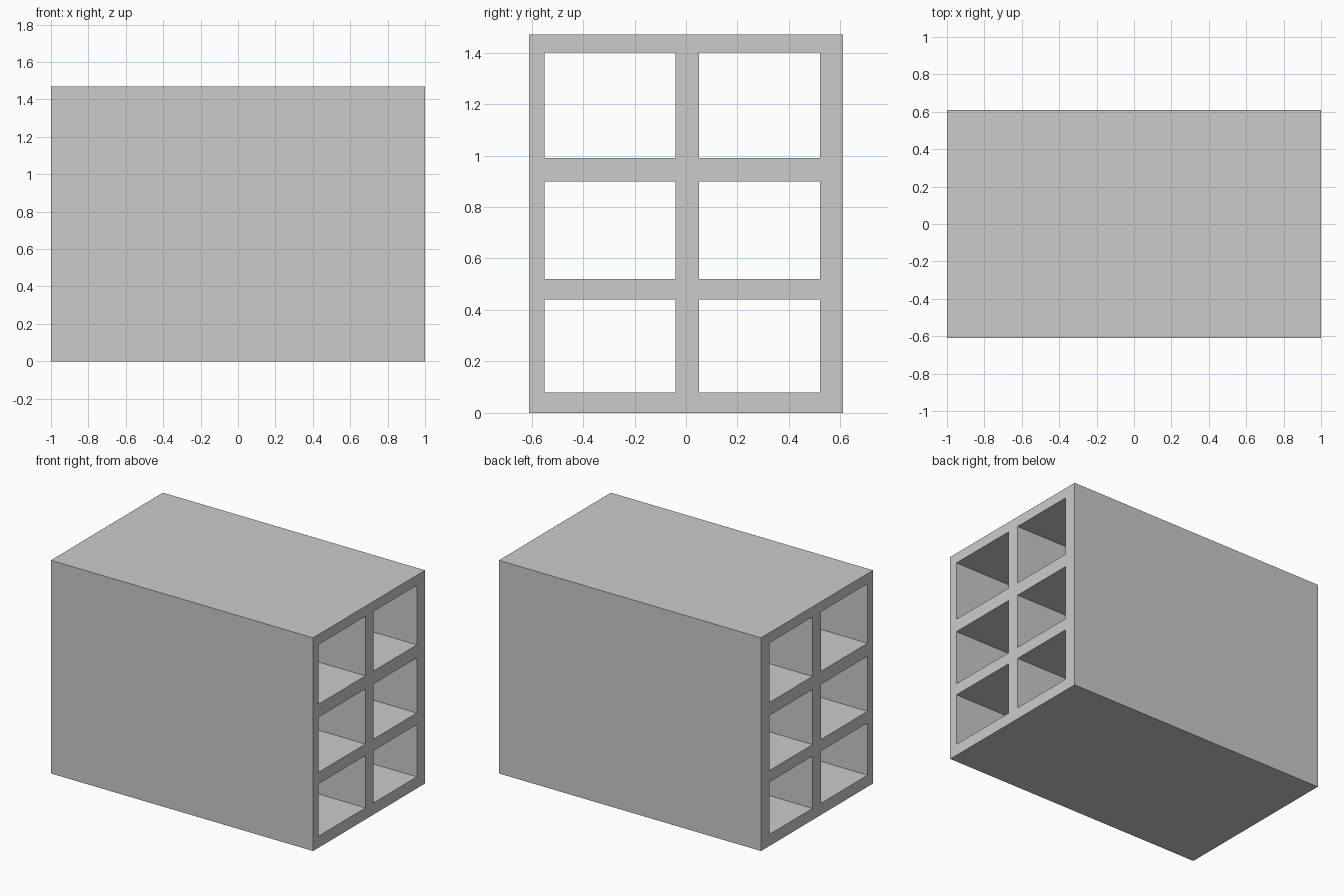
import bpy
import bmesh

if "Cube" in bpy.data.objects:
    bpy.data.objects.remove(bpy.data.objects["Cube"])

# Grid lines of the end profile; odd-numbered cells in both directions are openings
ys = [-0.61, -0.55, -0.04, 0.05, 0.52, 0.61]
zs = [0.0, 0.08, 0.44, 0.52, 0.90, 0.99, 1.40, 1.47]
half_length = 1.0

bm = bmesh.new()
verts = [[bm.verts.new((-half_length, y, z)) for z in zs] for y in ys]

# Solid cells of the frame on the left end
for i in range(len(ys) - 1):
    for j in range(len(zs) - 1):
        if i % 2 and j % 2:
            continue
        bm.faces.new((verts[i][j], verts[i][j + 1],
                      verts[i + 1][j + 1], verts[i + 1][j]))

# Extrude to the right end, keeping the left cap, so the openings run right through
cap = bm.faces[:]
result = bmesh.ops.extrude_face_region(bm, geom=cap, use_keep_orig=True)
moved = [g for g in result["geom"] if isinstance(g, bmesh.types.BMVert)]
bmesh.ops.translate(bm, verts=moved, vec=(2 * half_length, 0, 0))
bmesh.ops.recalc_face_normals(bm, faces=bm.faces[:])

mesh = bpy.data.meshes.new("hollow_block")
bm.to_mesh(mesh)
bm.free()
block = bpy.data.objects.new("hollow_block", mesh)
bpy.context.collection.objects.link(block)
